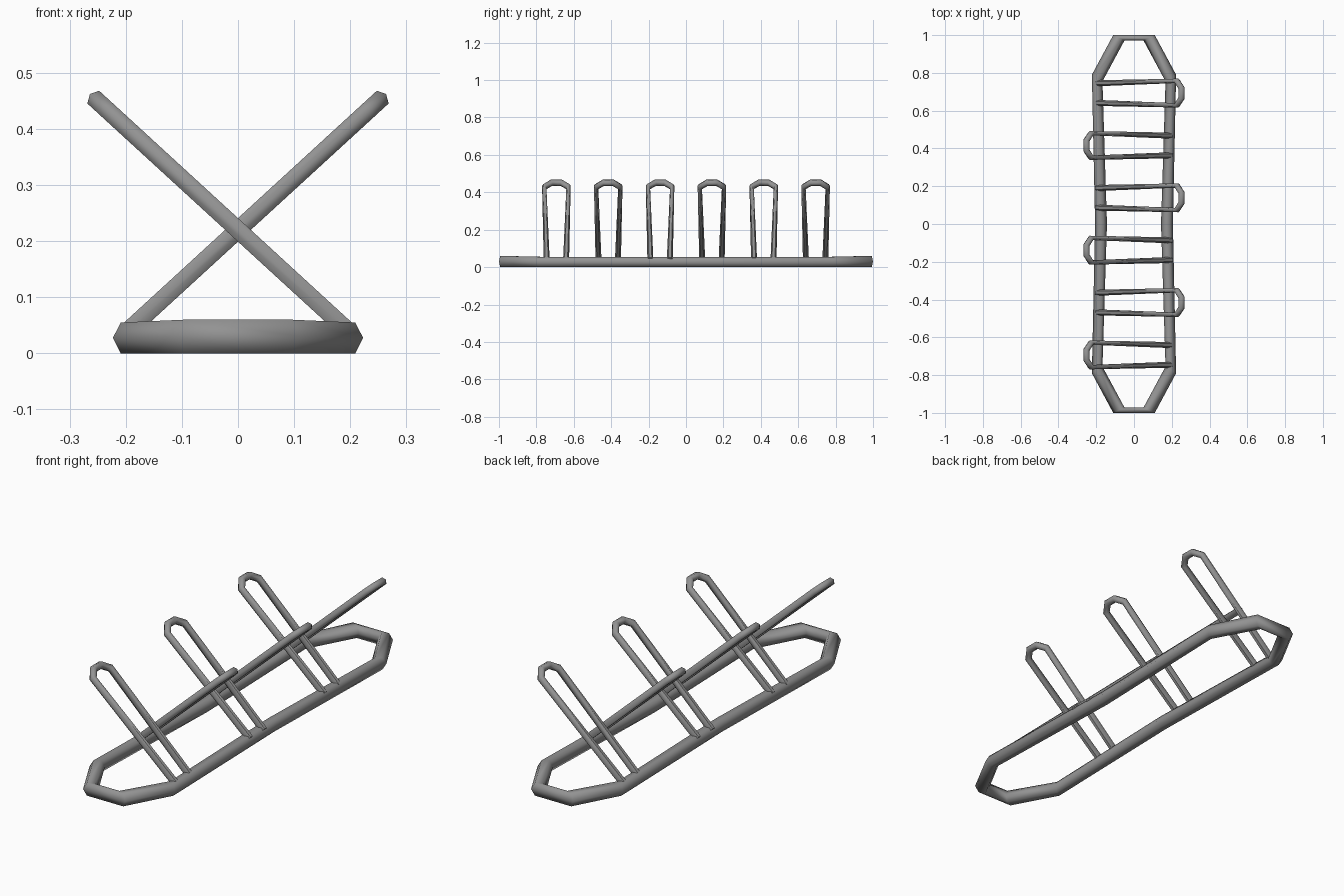
import bpy, math
from mathutils import Vector

if "Cube" in bpy.data.objects:
    bpy.data.objects.remove(bpy.data.objects["Cube"])

steel = bpy.data.materials.new("grey steel")
steel.diffuse_color = (0.29, 0.29, 0.29, 1)
steel.use_nodes = True
steel.node_tree.nodes["Principled BSDF"].inputs["Base Color"].default_value = steel.diffuse_color


def tube(name, rings, closed):
    """Six-sided tube; each ring is (outer point, inner point, half height vector)."""
    verts, faces = [], []
    for outer, inner, up in rings:
        mid, half = (outer + inner) / 2, (outer - inner) / 2
        for k in range(6):
            a = k * math.pi / 3
            verts.append(mid + half * math.cos(a) + up * (math.sin(a) / math.sin(math.pi / 3)))
    n = len(rings)
    for i in range(n if closed else n - 1):
        j = (i + 1) % n
        for k in range(6):
            m = (k + 1) % 6
            faces.append((i * 6 + k, i * 6 + m, j * 6 + m, j * 6 + k))
    if not closed:
        faces.append(tuple(range(5, -1, -1)))
        faces.append(tuple(range((n - 1) * 6, n * 6)))
    me = bpy.data.meshes.new(name)
    me.from_pydata([tuple(v) for v in verts], [], faces)
    me.materials.append(steel)
    ob = bpy.data.objects.new(name, me)
    bpy.context.collection.objects.link(ob)
    # consistent outward normals and smooth tube sides
    bpy.ops.object.select_all(action='DESELECT')
    ob.select_set(True)
    bpy.context.view_layer.objects.active = ob
    bpy.ops.object.mode_set(mode='EDIT')
    bpy.ops.mesh.select_all(action='SELECT')
    bpy.ops.mesh.normals_make_consistent(inside=False)
    bpy.ops.object.mode_set(mode='OBJECT')
    bpy.ops.object.shade_smooth_by_angle(angle=math.radians(65))
    return ob


# ground frame: one quarter of the loop (outer x, outer y, inner x, inner y, height), mirrored
end = (0.11, 1.0, 0.05, 0.972, 0.06)
corner = (0.223, 0.79, 0.167, 0.755, 0.055)
middle = (0.206, 0, 0.143, 0, 0.055)


def frame_ring(p, sx, sy):
    ox, oy, ix, iy, h = p
    return (Vector((ox * sx, oy * sy, h / 2)), Vector((ix * sx, iy * sy, h / 2)), Vector((0, 0, h / 2)))


loop = [(end, 1, 1), (corner, 1, 1), (middle, 1, 1), (corner, 1, -1), (end, 1, -1),
        (end, -1, -1), (corner, -1, -1), (middle, -1, 1), (corner, -1, 1), (end, -1, 1)]
tube("ground_frame", [frame_ring(*r) for r in loop], True)

# leaning hoops: (outer x, outer y, inner x, inner y) for one leg, mirrored in y
SLOPE = 0.917
half_hoop = [(-0.195, 0.068, -0.195, 0.036),
             (0.235, 0.0765, 0.219, 0.053),
             (0.264, 0.033, 0.240, 0.019)]
normal = Vector((-SLOPE, 0, 1)).normalized() * 0.0155


def hoop(name, cy, lean):
    rings = []
    for sy, pts in ((1, half_hoop), (-1, half_hoop[::-1])):
        for ox, oy, ix, iy in pts:
            o = Vector((ox * lean, cy + sy * oy, 0.22 + SLOPE * ox))
            i = Vector((ix * lean, cy + sy * iy, 0.22 + SLOPE * ix))
            rings.append((o, i, Vector((normal.x * lean, 0, normal.z))))
    tube(name, rings, False)


for n in range(6):
    hoop(f"wheel_hoop_{n + 1}", 0.693 - 0.2772 * n, 1 if n % 2 == 0 else -1)
